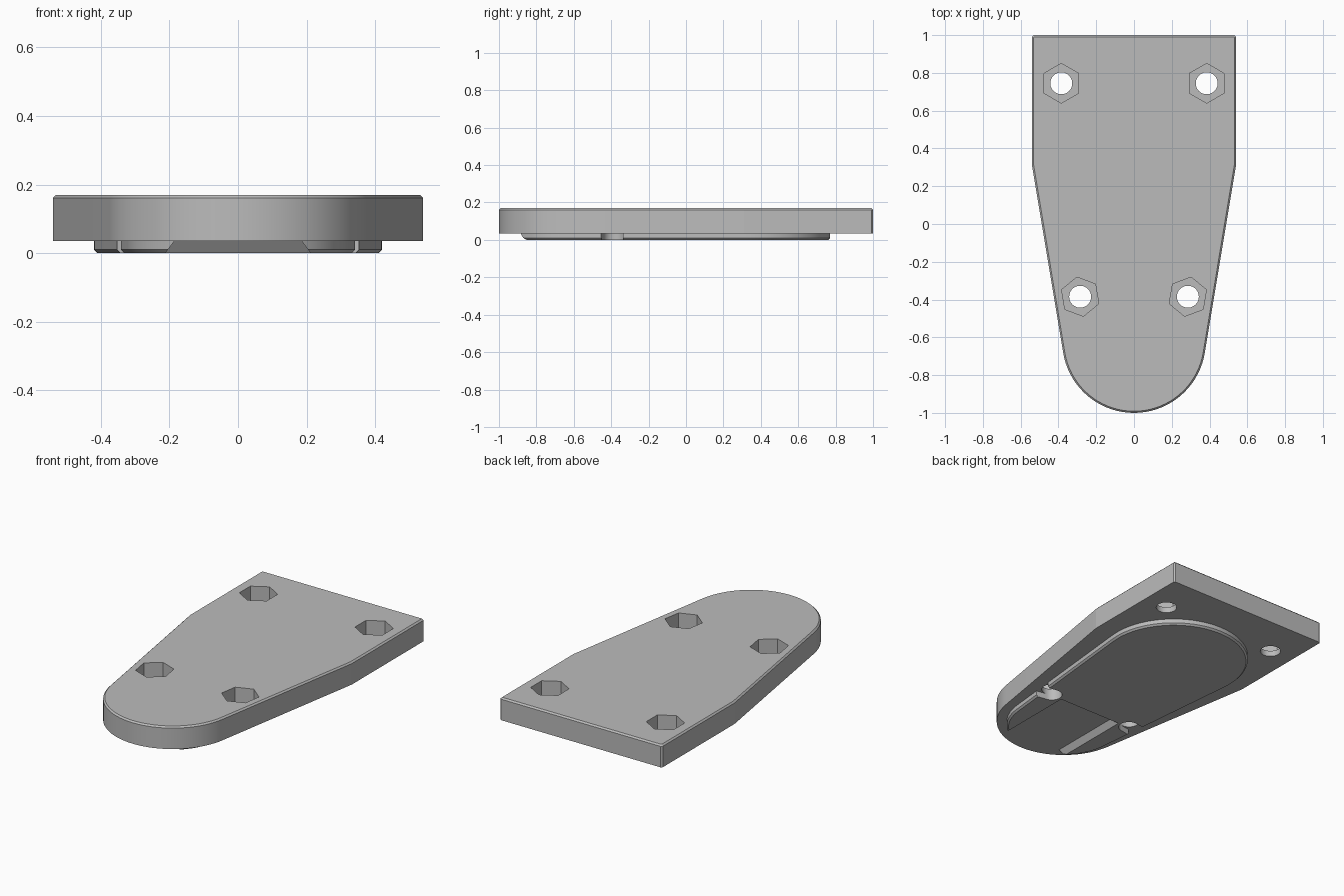
import bpy, bmesh
from math import sin, cos, pi, asin, radians
from mathutils import Matrix, Vector

cube = bpy.data.objects.get("Cube")
if cube:
    bpy.data.objects.remove(cube)

grey = bpy.data.materials.new("plain_grey")
grey.use_nodes = True
colour = (0.5, 0.5, 0.5, 1)
grey.diffuse_color = colour
grey.node_tree.nodes["Principled BSDF"].inputs["Base Color"].default_value = colour

BASE, TOP, POCKET_FLOOR = 0.035, 0.17, 0.07
TAPER = radians(9.5)


def arc(cy, r, start, end, steps):
    """Points on a circle centred on the long axis."""
    angles = [start + (end - start) * i / steps for i in range(steps + 1)]
    return [(r * cos(a), cy + r * sin(a)) for a in angles]


def prism(name, outline, z0, z1, chamfer=0.0, chamfer_z=None, top_scale=None):
    """Extrude an outline upwards and chamfer the rim at one height."""
    bm = bmesh.new()
    face = bm.faces.new([bm.verts.new((x, y, z0)) for x, y in outline])
    ext = bmesh.ops.extrude_face_region(bm, geom=[face])
    for v in ext["geom"]:
        if isinstance(v, bmesh.types.BMVert):
            v.co.z = z1
    bmesh.ops.recalc_face_normals(bm, faces=bm.faces)
    if chamfer:
        rim = [e for e in bm.edges
               if all(abs(v.co.z - chamfer_z) < 1e-5 for v in e.verts)]
        bmesh.ops.bevel(bm, geom=rim, offset=chamfer, segments=1,
                        affect='EDGES', clamp_overlap=False)
    mesh = bpy.data.meshes.new(name)
    bm.to_mesh(mesh)
    bm.free()
    mesh.materials.append(grey)
    obj = bpy.data.objects.new(name, mesh)
    bpy.context.collection.objects.link(obj)
    return obj


def cut(target, cutter):
    """Subtract a cutter from the target for good."""
    bpy.context.view_layer.objects.active = target
    mod = target.modifiers.new("cut", 'BOOLEAN')
    mod.operation, mod.solver, mod.object = 'DIFFERENCE', 'EXACT', cutter
    bpy.ops.object.modifier_apply(modifier=mod.name)


def polygon(x, y, r, sides, turn=0.0):
    return [(x + r * cos(turn + 2 * pi * i / sides),
             y + r * sin(turn + 2 * pi * i / sides)) for i in range(sides)]


# Main plate: square back, tapered sides, rounded front
c = 0.008
right_back = [(0.54, 0.31), (0.54, 1 - c), (0.54 - c, 1)]
left_back = [(-x, y) for x, y in reversed(right_back)]
front_arc = arc(-0.62, 0.38, pi - -TAPER, 2 * pi - TAPER, 36)
plate = prism("main_plate", right_back + left_back + front_arc,
              BASE, TOP, 0.009, TOP)

# Raised pad underneath: two unequal circles joined by tangents
tilt = asin((0.42 - 0.323) / 0.97)
pad_outline = (arc(0.35, 0.42, -tilt, pi + tilt, 40)
               + arc(-0.62, 0.323, pi + tilt, 2 * pi - tilt, 36))
pad = prism("underside_pad", pad_outline, 0, BASE + 0.005, 0.01, 0)

cutters = []

# Channel in the pad, open at the front, with sloping walls
channel = prism("channel_cutter",
                [(-1, -1), (1, -1), (1, 0), (-1, 0)], -0.02, 0.06)
for v in channel.data.vertices:
    half = 0.212 - v.co.z * 0.75
    rear = -0.39 - v.co.z * 0.75
    v.co.x *= half
    v.co.y = rear if v.co.y > -0.5 else -1.2
cut(pad, channel)
cutters.append(channel)

# Bolt holes with hexagonal nut pockets
for side in (-1, 1):
    for x, y, turn in ((0.385, 0.745, 0), (0.285, -0.385, TAPER)):
        x, turn = side * x, -side * turn
        pocket = prism("pocket_cutter", polygon(x, y, 0.105, 6, pi / 2 + turn),
                       POCKET_FLOOR, 0.3)
        hole = prism("hole_cutter", polygon(x, y, 0.058, 48), -0.1, 0.3)
        cut(plate, hole)
        cut(plate, pocket)
        cutters += [pocket, hole]
        if y < 0:
            # Slot from the front hole out through the pad edge
            spin = Matrix.Rotation(turn, 2)
            corners = [(0, -0.058), (0.15, -0.058), (0.15, 0.058), (0, 0.058)]
            slot = [Vector((x, y)) + spin @ Vector((side * a, b))
                    for a, b in corners]
            slot_cutter = prism("slot_cutter", slot, -0.1, 0.1)
            cut(pad, hole)
            cut(pad, slot_cutter)
            cutters.append(slot_cutter)

for obj in cutters:
    bpy.data.objects.remove(obj)

# Smooth the curved walls, keep the edges crisp
for obj in (plate, pad):
    bpy.ops.object.select_all(action='DESELECT')
    obj.select_set(True)
    bpy.context.view_layer.objects.active = obj
    bpy.ops.object.shade_smooth_by_angle(angle=radians(9))
